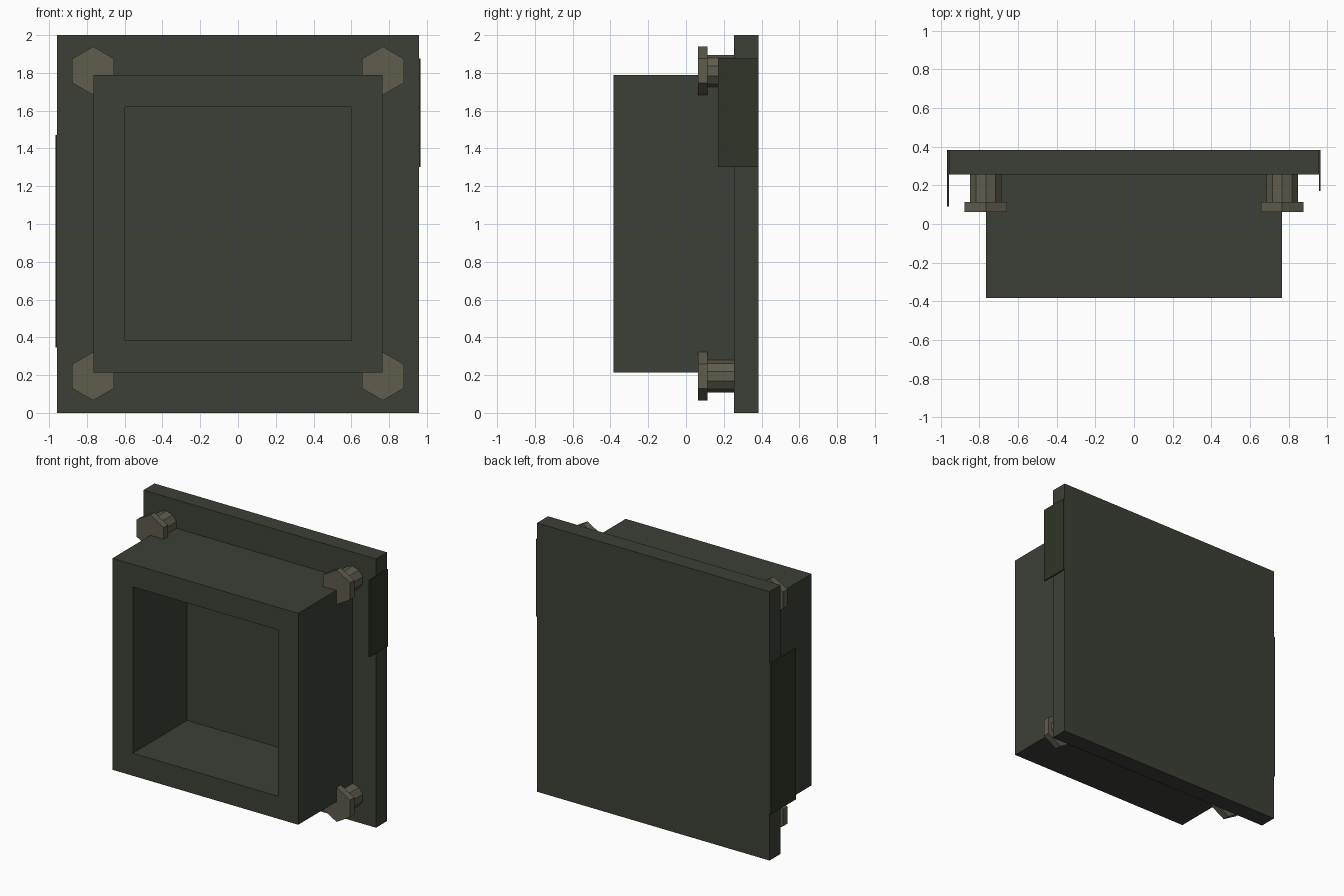
import bpy, bmesh, math
from mathutils import Matrix, Vector

if "Cube" in bpy.data.objects:
    bpy.data.objects.remove(bpy.data.objects["Cube"])


def material(name, rgb):
    m = bpy.data.materials.new(name)
    m.diffuse_color = (*rgb, 1)
    m.use_nodes = True
    m.node_tree.nodes["Principled BSDF"].inputs["Base Color"].default_value = m.diffuse_color
    return m


DARK = material("dark_metal", (0.046, 0.051, 0.038))
BOLT = material("bolt_metal", (0.115, 0.109, 0.075))
TAB = material("green_tab", (0.029, 0.036, 0.021))


def finish(bm, name, mat):
    bmesh.ops.recalc_face_normals(bm, faces=bm.faces)
    mesh = bpy.data.meshes.new(name)
    bm.to_mesh(mesh)
    bm.free()
    mesh.materials.append(mat)
    obj = bpy.data.objects.new(name, mesh)
    bpy.context.collection.objects.link(obj)
    return obj


def add_box(bm, lo, hi):
    lo, hi = Vector(lo), Vector(hi)
    bmesh.ops.create_cube(bm, size=1, matrix=Matrix.Translation((lo + hi) / 2)
                          @ Matrix.Diagonal((*(hi - lo), 1)))


def add_prism(bm, sides, radius, x, z, y0, y1):
    # prism along y with one corner pointing up
    pts = [(x + radius * math.sin(2 * math.pi * i / sides),
            z + radius * math.cos(2 * math.pi * i / sides)) for i in range(sides)]
    face = bm.faces.new([bm.verts.new((px, y0, pz)) for px, pz in pts])
    out = bmesh.ops.extrude_face_region(bm, geom=[face], use_keep_orig=True)
    moved = [g for g in out["geom"] if isinstance(g, bmesh.types.BMVert)]
    bmesh.ops.translate(bm, verts=moved, vec=(0, y1 - y0, 0))


# Back plate
bm = bmesh.new()
add_box(bm, (-0.957, 0.255, 0), (0.957, 0.384, 2))
finish(bm, "back_plate", DARK)

# Hollow square frame: inset both ends, open them and join the rims
bm = bmesh.new()
add_box(bm, (-0.765, -0.384, 0.215), (0.765, 0.255, 1.788))
bm.normal_update()
ends = [f for f in bm.faces if abs(f.normal.y) > 0.9]
bmesh.ops.inset_individual(bm, faces=ends, thickness=0.168, use_even_offset=True)
rims = [e for f in ends for e in f.edges]
bmesh.ops.delete(bm, geom=ends, context='FACES_ONLY')
bmesh.ops.bridge_loops(bm, edges=rims)
finish(bm, "front_frame", DARK)

# Corner bolts: hexagonal head on a ten-sided shank
for side, x in (("left", -0.767), ("right", 0.767)):
    for level, z in (("lower", 0.194), ("upper", 1.811)):
        bm = bmesh.new()
        add_prism(bm, 6, 0.128, x, z, 0.063, 0.113)
        add_prism(bm, 10, 0.085, x, z, 0.113, 0.256)
        finish(bm, f"{level}_{side}_bolt", BOLT)

# Thin side tabs lying against the plate edges
for name, x0, x1, y0, z0, z1 in (("left_tab", -0.967, -0.957, 0.09, 0.345, 1.47),
                                 ("right_tab", 0.957, 0.966, 0.17, 1.303, 1.877)):
    bm = bmesh.new()
    add_box(bm, (x0, y0, z0), (x1, 0.384, z1))
    finish(bm, name, TAB)
